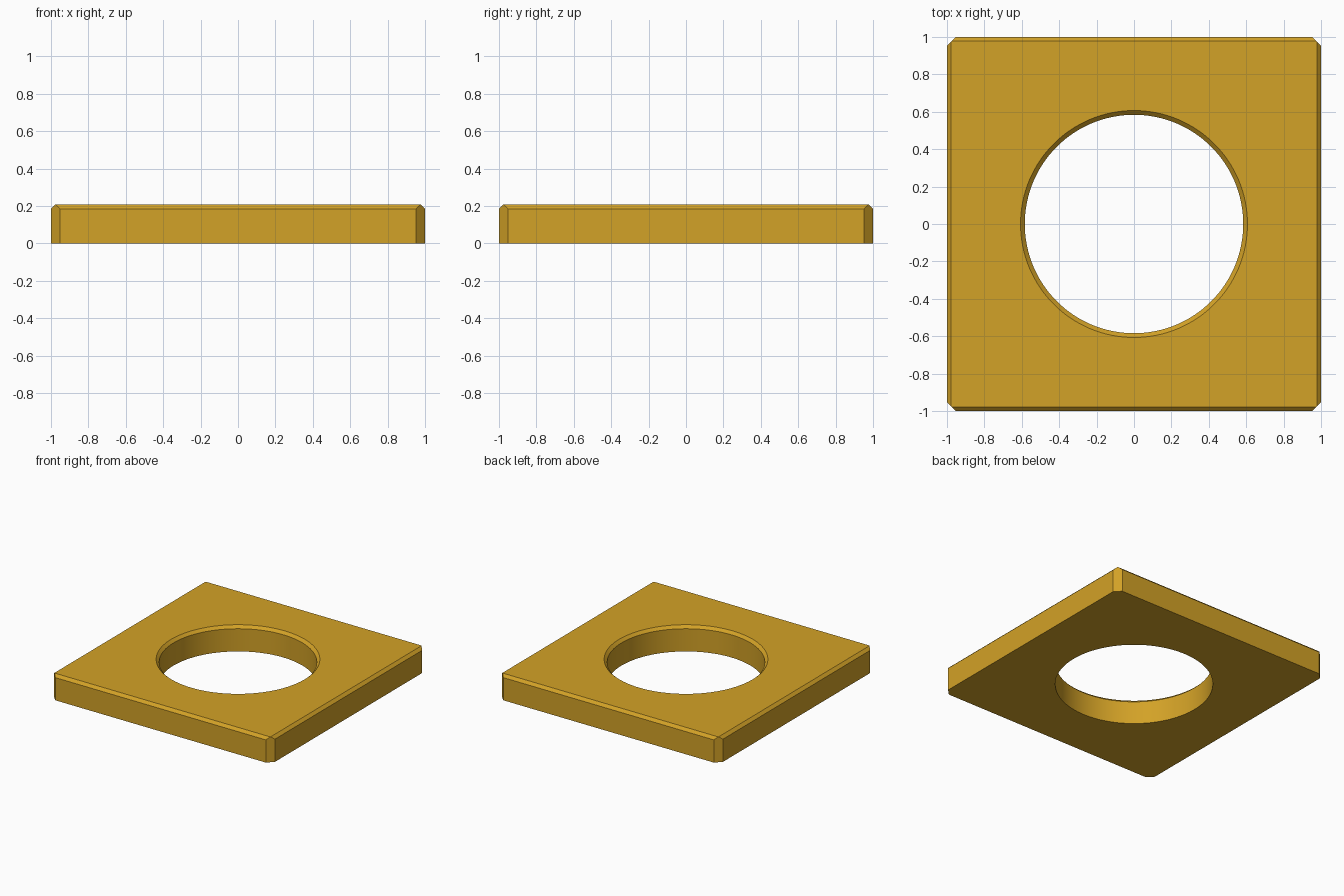
import bpy, bmesh, math
from mathutils import Vector

if "Cube" in bpy.data.objects:
    bpy.data.objects.remove(bpy.data.objects["Cube"])

HEIGHT, BEVEL = 0.208, 0.0225
CORNER = 0.048
HOLE_R, RIM_R, SEGMENTS = 0.584, 0.607, 128


def make_object(name, bm):
    bmesh.ops.recalc_face_normals(bm, faces=bm.faces)
    mesh = bpy.data.meshes.new(name)
    bm.to_mesh(mesh)
    bm.free()
    obj = bpy.data.objects.new(name, mesh)
    bpy.context.collection.objects.link(obj)
    return obj


# Square plate with chamfered top edges
bm = bmesh.new()
bmesh.ops.create_cube(bm, size=2)
for v in bm.verts:
    v.co.z = HEIGHT if v.co.z > 0 else 0
top_edges = [e for e in bm.edges if all(v.co.z > 0.1 for v in e.verts)]
bmesh.ops.bevel(bm, geom=top_edges, offset=BEVEL, segments=1, affect='EDGES')

# Cut off the four vertical corners
for sx in (-1, 1):
    for sy in (-1, 1):
        geom = bm.verts[:] + bm.edges[:] + bm.faces[:]
        bmesh.ops.bisect_plane(bm, geom=geom, plane_co=Vector((sx, sy * (1 - CORNER), 0)),
                               plane_no=Vector((sx, sy, 0)), clear_outer=True)
        bmesh.ops.holes_fill(bm, edges=[e for e in bm.edges if e.is_boundary])
plate = make_object("square_ring_plate", bm)

# Round hole with a chamfered upper rim
bm = bmesh.new()
rings = []
profile = [(HOLE_R, -0.1), (HOLE_R, HEIGHT - BEVEL), (RIM_R + 0.0225, HEIGHT + 0.0225)]
for r, z in profile:
    rings.append([bm.verts.new((r * math.cos(a), r * math.sin(a), z))
                  for a in (math.tau * i / SEGMENTS for i in range(SEGMENTS))])
for low, high in zip(rings, rings[1:]):
    for i in range(SEGMENTS):
        j = (i + 1) % SEGMENTS
        bm.faces.new((low[i], low[j], high[j], high[i]))
bm.faces.new(rings[0])
bm.faces.new(rings[-1])
cutter = make_object("hole_cutter", bm)
cutter.hide_render = True

cut = plate.modifiers.new("hole", 'BOOLEAN')
cut.operation = 'DIFFERENCE'
cut.solver = 'EXACT'
cut.object = cutter
bpy.context.view_layer.objects.active = plate
plate.select_set(True)
bpy.ops.object.modifier_apply(modifier=cut.name)
bpy.data.objects.remove(cutter)
bpy.ops.object.shade_smooth_by_angle(angle=math.radians(25))

# Golden material
gold = bpy.data.materials.new("golden_yellow")
gold.diffuse_color = (0.65, 0.36, 0.02, 1)
gold.use_nodes = True
gold.node_tree.nodes["Principled BSDF"].inputs["Base Color"].default_value = gold.diffuse_color
plate.data.materials.clear()
plate.data.materials.append(gold)
